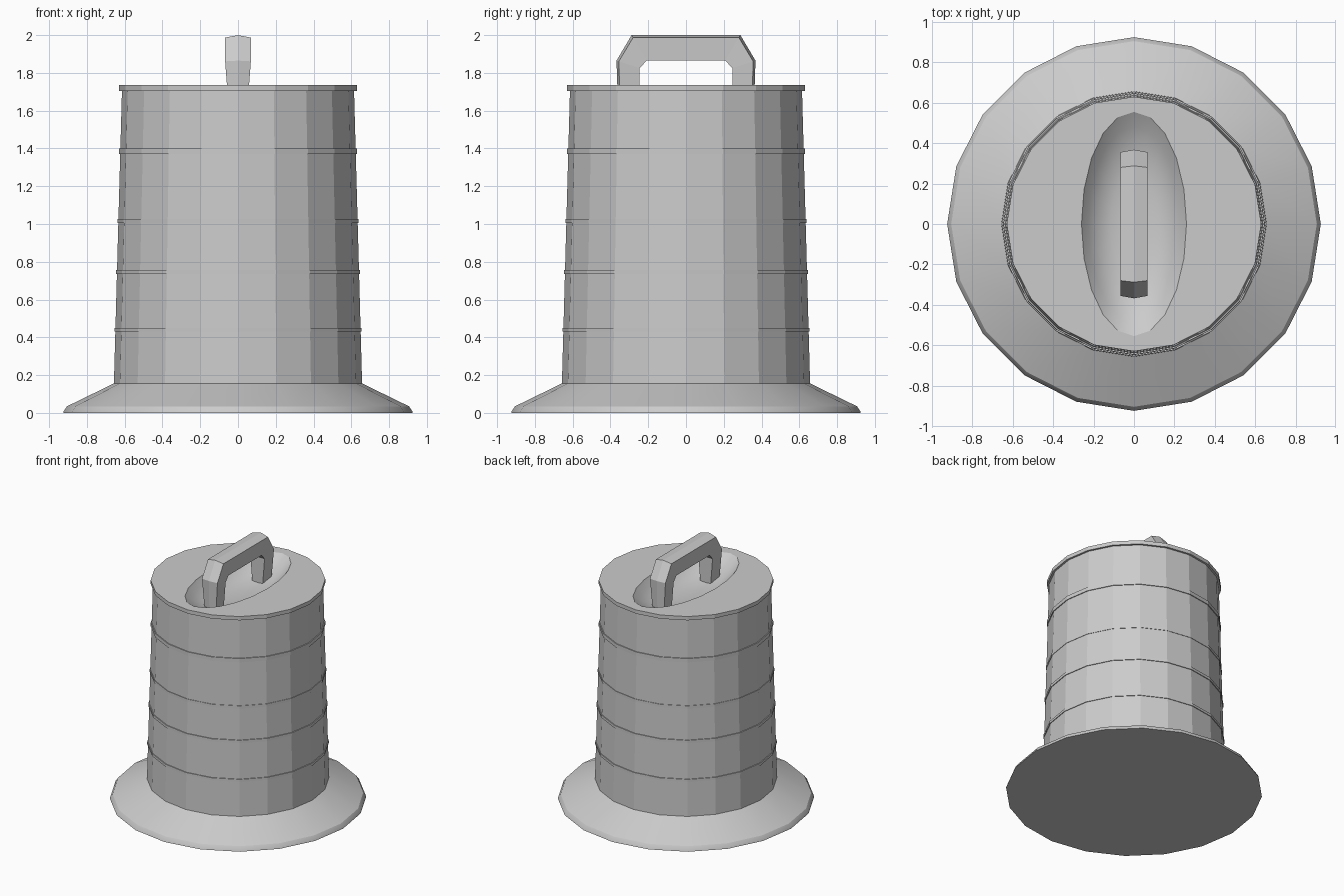
import bpy, bmesh
from math import sin, cos, pi, radians

if "Cube" in bpy.data.objects:
    bpy.data.objects.remove(bpy.data.objects["Cube"])

SIDES = 20


def ring(rx, ry, z):
    return [(rx * cos(2 * pi * i / SIDES), ry * sin(2 * pi * i / SIDES), z)
            for i in range(SIDES)]


def loft(name, loops, cap_start=False, cap_end=False, smooth_angle=None):
    """Skin a series of equal-length closed loops."""
    bm = bmesh.new()
    rows = [[bm.verts.new(p) for p in loop] for loop in loops]
    n = len(rows[0])
    for a, b in zip(rows, rows[1:]):
        for i in range(n):
            j = (i + 1) % n
            bm.faces.new((a[i], a[j], b[j], b[i]))
    if cap_start:
        bm.faces.new(rows[0][::-1])
    if cap_end:
        bm.faces.new(rows[-1])
    bmesh.ops.recalc_face_normals(bm, faces=bm.faces)
    mesh = bpy.data.meshes.new(name)
    bm.to_mesh(mesh)
    bm.free()
    obj = bpy.data.objects.new(name, mesh)
    bpy.context.collection.objects.link(obj)
    if smooth_angle:
        bpy.ops.object.select_all(action='DESELECT')
        obj.select_set(True)
        bpy.context.view_layer.objects.active = obj
        bpy.ops.object.shade_smooth_by_angle(angle=radians(smooth_angle))
    return obj


# Flared foot, smooth shaded
foot = [(0.925, 0.0), (0.923, 0.008), (0.905, 0.035), (0.655, 0.157)]
loft("flared_base", [ring(r, r, z) for r, z in foot],
     cap_start=True, smooth_angle=30)


# Tapered barrel with raised bands and a top rim
def wall(z):
    return 0.657 - (z - 0.155) * 0.0275


bands = [(0.43, 0.45, 0.655), (0.735, 0.757, 0.647), (1.005, 1.027, 0.637),
         (1.37, 1.40, 0.630), (1.705, 1.735, 0.630)]
profile = [(wall(0.155), 0.155)]
for z0, z1, r in bands:
    profile += [(wall(z0), z0), (r, z0), (r, z1)]
    if z1 < 1.7:
        profile.append((wall(z1), z1))
loops = [ring(r, r, z) for r, z in profile]

# Lid with an oval hand recess sunk into it
BOWL = [(1.0, 0.0), (0.87, 0.045), (0.68, 0.09), (0.45, 0.115), (0.2, 0.125)]
bowl_loops = [ring(0.26 * t, 0.555 * t, 1.735 - d) for t, d in BOWL]
barrel = loft("barrel", loops + bowl_loops, cap_end=True)
for poly in barrel.data.polygons:
    c = poly.center
    if c.z > 1.5 and poly.normal.z > 0.1 and (c.x / 0.26) ** 2 + (c.y / 0.555) ** 2 < 1:
        poly.use_smooth = poly.normal.z < 0.9999 or c.z < 1.73

# Carry handle: five-sided section with a ridge along the outside
# station: outer y, outer z, inner y, inner z, half width
half = [(0.36, 1.62, 0.245, 1.62, 0.05),
        (0.368, 1.865, 0.245, 1.825, 0.068),
        (0.288, 2.0, 0.208, 1.866, 0.068)]
stations = half + [(-a, b, -c, d, w) for a, b, c, d, w in reversed(half)]
handle = []
for oy, oz, iy, iz, w in stations:
    k = 0.1
    sy, sz = oy + (iy - oy) * k, oz + (iz - oz) * k
    handle.append([(0, oy, oz), (w, sy, sz), (w * 0.92, iy, iz),
                   (-w * 0.92, iy, iz), (-w, sy, sz)])
loft("carry_handle", handle, cap_start=True, cap_end=True)
